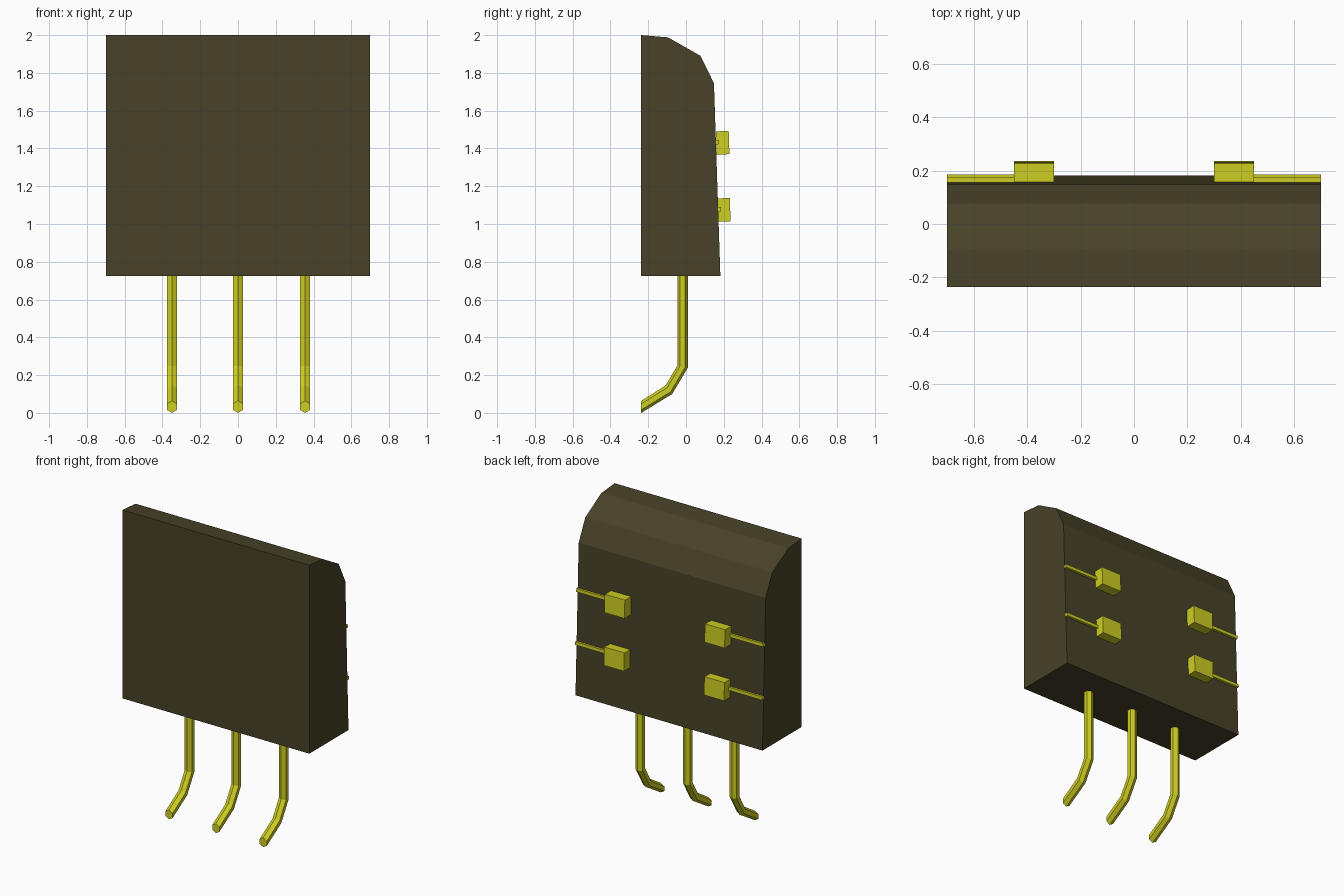
import bpy, bmesh, math
from mathutils import Matrix, Vector

cube = bpy.data.objects.get("Cube")
if cube:
    bpy.data.objects.remove(cube, do_unlink=True)


def make_material(name, rgb):
    mat = bpy.data.materials.new(name)
    mat.use_nodes = True
    mat.diffuse_color = (*rgb, 1)
    mat.node_tree.nodes["Principled BSDF"].inputs["Base Color"].default_value = (*rgb, 1)
    return mat


dark = make_material("dark olive plastic", (0.064, 0.054, 0.021))
yellow = make_material("yellow metal", (0.62, 0.62, 0.017))


def loft(name, rings, mat):
    """Skin a list of equal-sized closed rings and cap both ends."""
    bm = bmesh.new()
    loops = [[bm.verts.new(p) for p in ring] for ring in rings]
    for a, b in zip(loops, loops[1:]):
        for i in range(len(a)):
            j = (i + 1) % len(a)
            bm.faces.new((a[i], a[j], b[j], b[i]))
    bm.faces.new(loops[0])
    bm.faces.new(loops[-1])
    bmesh.ops.recalc_face_normals(bm, faces=bm.faces)
    mesh = bpy.data.meshes.new(name)
    bm.to_mesh(mesh)
    bm.free()
    mesh.materials.append(mat)
    obj = bpy.data.objects.new(name, mesh)
    bpy.context.collection.objects.link(obj)
    return obj


def box(name, center, size, tilt, mat):
    """Box leaning with the sloped back face."""
    turn = Matrix.Rotation(tilt, 3, "X")
    rings = []
    for sx in (-0.5, 0.5):
        corners = ((-0.5, -0.5), (0.5, -0.5), (0.5, 0.5), (-0.5, 0.5))
        rings.append([Vector(center) + turn @ Vector((sx * size[0], y * size[1], z * size[2]))
                      for y, z in corners])
    return loft(name, rings, mat)


# Body: side profile (y, z) extruded across the width
profile = [(-0.237, 0.725), (-0.237, 2.0), (-0.095, 1.988),
           (0.077, 1.89), (0.148, 1.745), (0.182, 0.725)]
loft("body", [[(x, y, z) for y, z in profile] for x in (-0.70, 0.70)], dark)

# Bent hexagonal legs: each station is an outer and inner (y, z) point
stations = [((0.01, 0.76), (-0.046, 0.76)), ((0.01, 0.24), (-0.046, 0.25)),
            ((-0.073, 0.10), (-0.108, 0.145)), ((-0.237, 0.0), (-0.237, 0.064))]
for side, x in (("right", -0.35), ("middle", 0.0), ("left", 0.355)):
    rings = []
    for outer, inner in stations:
        mid = (Vector(outer) + Vector(inner)) / 2
        half = (Vector(outer) - Vector(inner)) / 2
        ring = []
        for k in range(6):
            a = k * math.pi / 3
            p = mid + half * math.cos(a)
            ring.append((x + 0.031 * math.sin(a), p.x, p.y))
        rings.append(ring)
    loft(side + "_leg", rings, yellow)

# Back blocks, each with a thin wire running to the side edge
slope = math.atan2(0.034, 1.02)
for side, s in (("left", 1), ("right", -1)):
    for row, z, y in (("upper", 1.43, 0.194), ("lower", 1.075, 0.2)):
        box(f"{row}_{side}_block", (s * 0.375, y, z), (0.15, 0.068, 0.123), slope, yellow)
        surface = 0.148 + (1.745 - z) * 0.034 / 1.02
        box(f"{row}_{side}_wire", (s * 0.57, surface + 0.005, z + 0.003),
            (0.26, 0.021, 0.022), slope, yellow)
